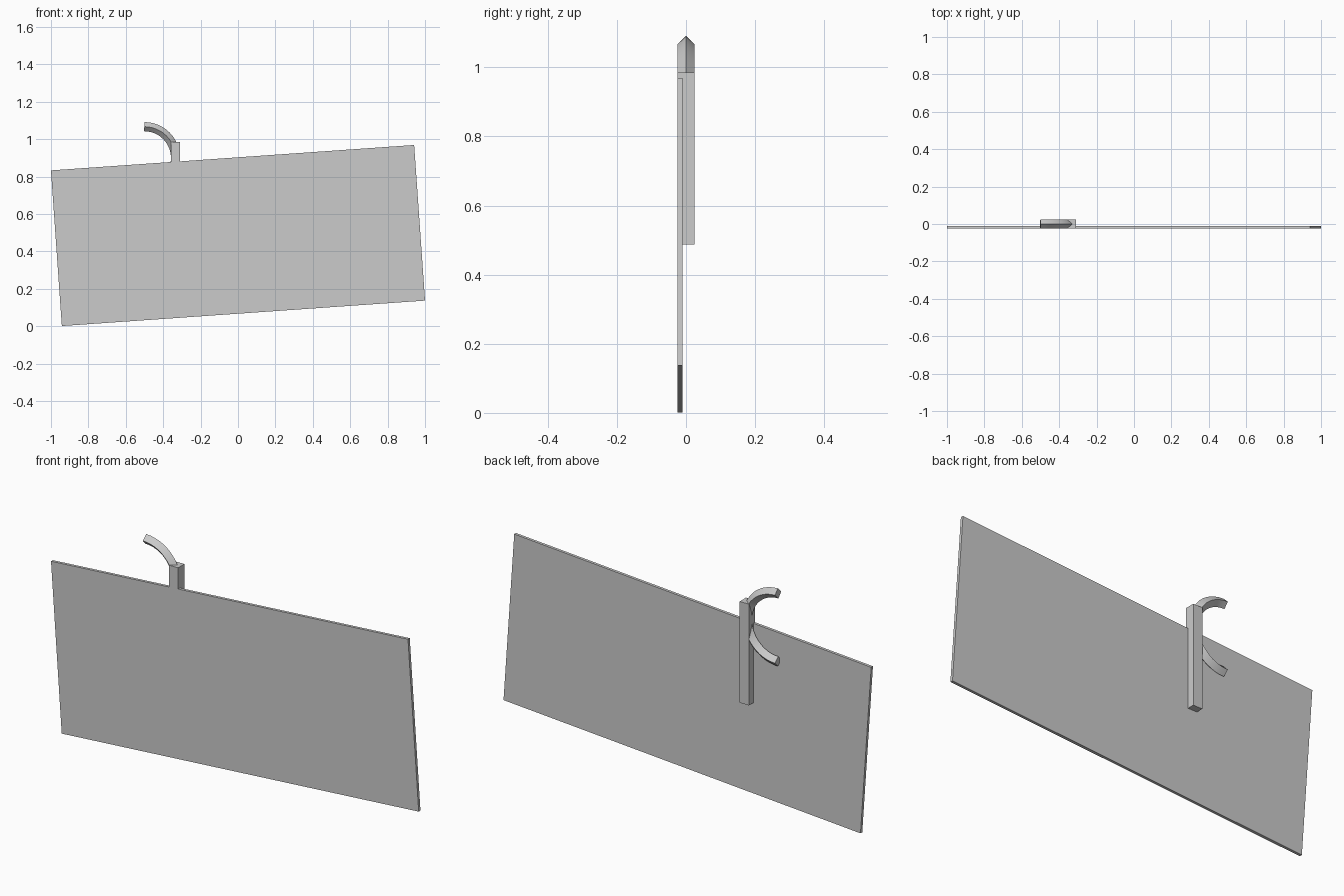
import bpy, math
from mathutils import Matrix

if "Cube" in bpy.data.objects:
    bpy.data.objects.remove(bpy.data.objects["Cube"])

# one plain grey for the whole model
grey = bpy.data.materials.new("plain grey")
grey.diffuse_color = (0.6, 0.6, 0.6, 1)
grey.use_nodes = True
grey.node_tree.nodes["Principled BSDF"].inputs["Base Color"].default_value = grey.diffuse_color


def box(name, centre, size, tilt=0.0):
    bpy.ops.mesh.primitive_cube_add(size=1)
    ob = bpy.context.object
    ob.name = name
    ob.data.transform(Matrix.Translation(centre)
                      @ Matrix.Rotation(tilt, 4, 'Y')
                      @ Matrix.Diagonal((*size, 1)))
    ob.data.materials.append(grey)
    return ob


HALF = 0.0245          # half depth of post and bar
POST_X = -0.334

# tilted flat panel, front flush with the post
box("panel", (0, -HALF + 0.007, 0.485), (1.9466, 0.014, 0.834), -math.radians(4))

# upright post behind the panel
box("post", (POST_X, 0, 0.7365), (0.05, 2 * HALF, 0.498))

# half-round bar with a diamond section, bulging into the post
R, CX, CZ, N = 0.167, -0.501, 0.9, 24
curve = bpy.data.curves.new("curved_bar", 'CURVE')
curve.dimensions = '3D'
curve.bevel_depth = HALF
curve.bevel_resolution = 0
curve.use_fill_caps = True
path = curve.splines.new('POLY')
path.points.add(N)
for i, p in enumerate(path.points):
    a = math.pi / 2 - math.pi * i / N
    p.co = (CX + R * math.cos(a), 0, CZ + R * math.sin(a), 1)
bar = bpy.data.objects.new("curved_bar", curve)
bpy.context.collection.objects.link(bar)
curve.materials.append(grey)
bpy.ops.object.select_all(action='DESELECT')
bar.select_set(True)
bpy.context.view_layer.objects.active = bar
bpy.ops.object.convert(target='MESH')
bpy.ops.object.shade_smooth_by_angle(angle=math.radians(30))
